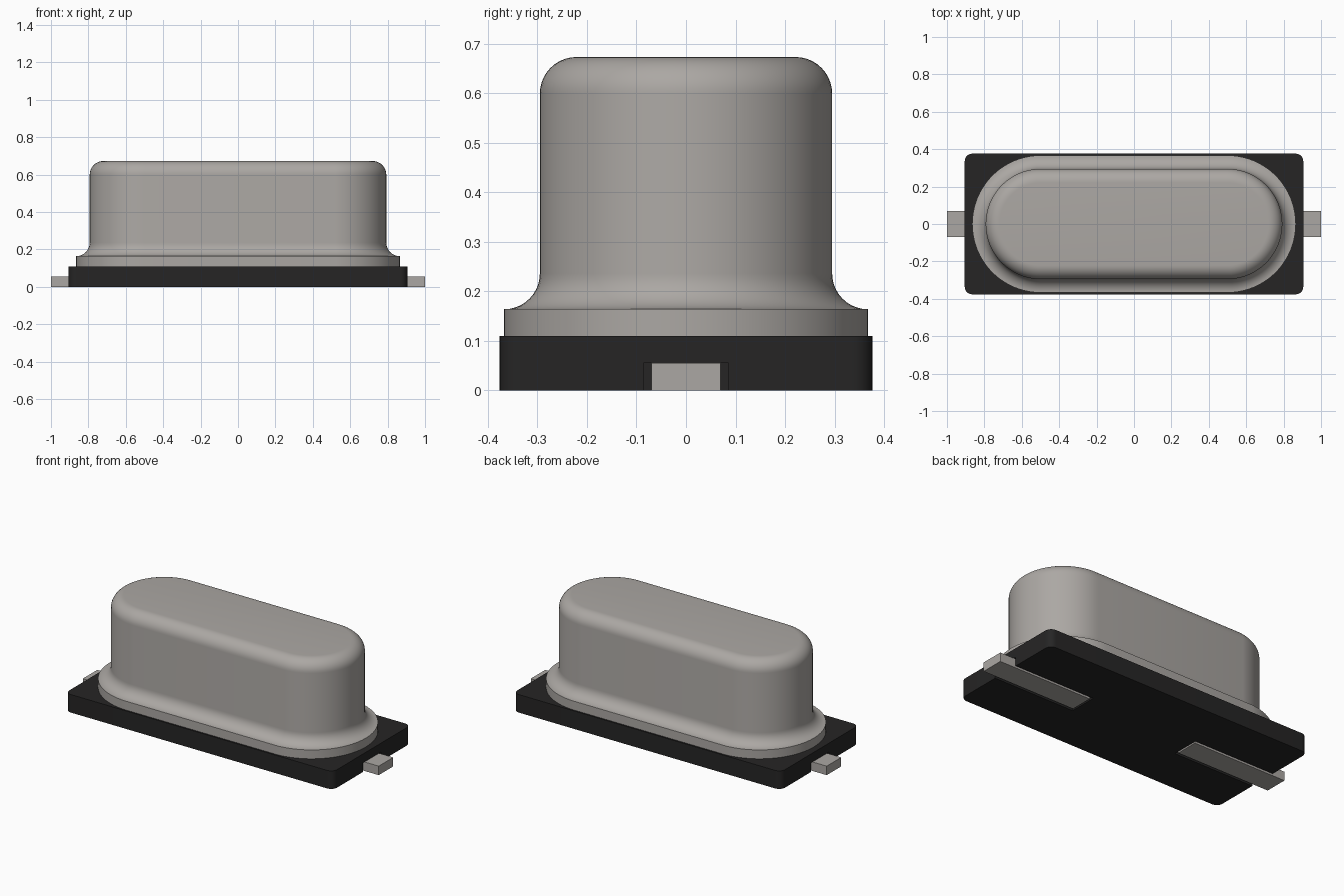
import bpy, bmesh, math

cube = bpy.data.objects.get("Cube")
if cube:
    bpy.data.objects.remove(cube, do_unlink=True)


def material(name, color):
    m = bpy.data.materials.new(name)
    m.use_nodes = True
    m.diffuse_color = color
    m.node_tree.nodes["Principled BSDF"].inputs["Base Color"].default_value = color
    return m


metal = material("brushed metal", (0.410, 0.389, 0.368, 1))
plastic = material("black plastic", (0.0191, 0.0185, 0.0185, 1))


def rounded_ring(cx, cy, r, z, steps):
    """Counter-clockwise rounded rectangle: corner centres at +-cx, +-cy."""
    pts = []
    for k, (sx, sy) in enumerate([(1, 1), (-1, 1), (-1, -1), (1, -1)]):
        for i in range(steps + 1):
            if cy == 0 and k % 2 == 1 and i == 0:
                continue  # the two corners of a round end share this point
            if cy == 0 and k == 0 and i == 0:
                continue
            a = math.pi / 2 * (k + i / steps)
            pts.append((sx * cx + r * math.cos(a), sy * cy + r * math.sin(a), z))
    return pts


def loft(name, rings, mat):
    """Skin a stack of equal rings and cap both ends."""
    bm = bmesh.new()
    loops = [[bm.verts.new(p) for p in ring] for ring in rings]
    n = len(loops[0])
    for lo, hi in zip(loops, loops[1:]):
        for i in range(n):
            j = (i + 1) % n
            bm.faces.new((lo[i], lo[j], hi[j], hi[i]))
    bm.faces.new(loops[0][::-1])
    bm.faces.new(loops[-1])
    bmesh.ops.remove_doubles(bm, verts=bm.verts, dist=1e-5)
    bmesh.ops.recalc_face_normals(bm, faces=bm.faces)
    return finish(name, bm, mat)


def finish(name, bm, mat):
    me = bpy.data.meshes.new(name)
    bm.to_mesh(me)
    bm.free()
    me.materials.append(mat)
    ob = bpy.data.objects.new(name, me)
    bpy.context.collection.objects.link(ob)
    return ob


def box(name, x0, x1, half_y, z0, z1, mat):
    bm = bmesh.new()
    bmesh.ops.create_cube(bm, size=1)
    for v in bm.verts:
        v.co.x = x1 if v.co.x > 0 else x0
        v.co.y = half_y if v.co.y > 0 else -half_y
        v.co.z = z1 if v.co.z > 0 else z0
    return finish(name, bm, mat)


def smooth(ob, angle):
    bpy.ops.object.select_all(action="DESELECT")
    ob.select_set(True)
    bpy.context.view_layer.objects.active = ob
    bpy.ops.object.shade_smooth_by_angle(angle=math.radians(angle))


BASE_TOP = 0.11

# Base plate with rounded vertical corners
base = loft("base_plate",
            [rounded_ring(0.865, 0.336, 0.04, z, 8) for z in (0, BASE_TOP)], plastic)

# Terminals lying in slots cut into the underside of the base
cutters = []
for side, s in (("left", 1), ("right", -1)):
    lo, hi = sorted((s * 0.37, s * 1.0))
    box(side + "_terminal", lo, hi, 0.07, 0, 0.055, metal)
    lo, hi = sorted((s * 0.36, s * 1.1))
    cutter = box(side + "_slot_cutter", lo, hi, 0.086, -0.05, 0.0555, plastic)
    cutter.hide_render = True
    cutters.append(cutter)
    mod = base.modifiers.new(side + "_slot", "BOOLEAN")
    mod.operation = "DIFFERENCE"
    mod.solver = "EXACT"
    mod.object = cutter

# Apply the slots, then drop the cutters
bpy.ops.object.select_all(action="DESELECT")
base.select_set(True)
bpy.context.view_layer.objects.active = base
for mod in list(base.modifiers):
    bpy.ops.object.modifier_apply(modifier=mod.name)
for cutter in cutters:
    bpy.data.objects.remove(cutter, do_unlink=True)
smooth(base, 30)

# Metal can: flange, concave fillet, straight wall, rounded top edge
N = 10
quarter = [math.pi / 2 * i / N for i in range(N + 1)]
profile = [(0.367, BASE_TOP)]
profile += [(0.367 - 0.072 * math.sin(a), 0.236 - 0.072 * math.cos(a)) for a in quarter]
profile += [(0.221 + 0.074 * math.cos(a), 0.599 + 0.074 * math.sin(a)) for a in quarter]
can = loft("metal_can", [rounded_ring(0.498, 0, r, z, 20) for r, z in profile], metal)
smooth(can, 35)
